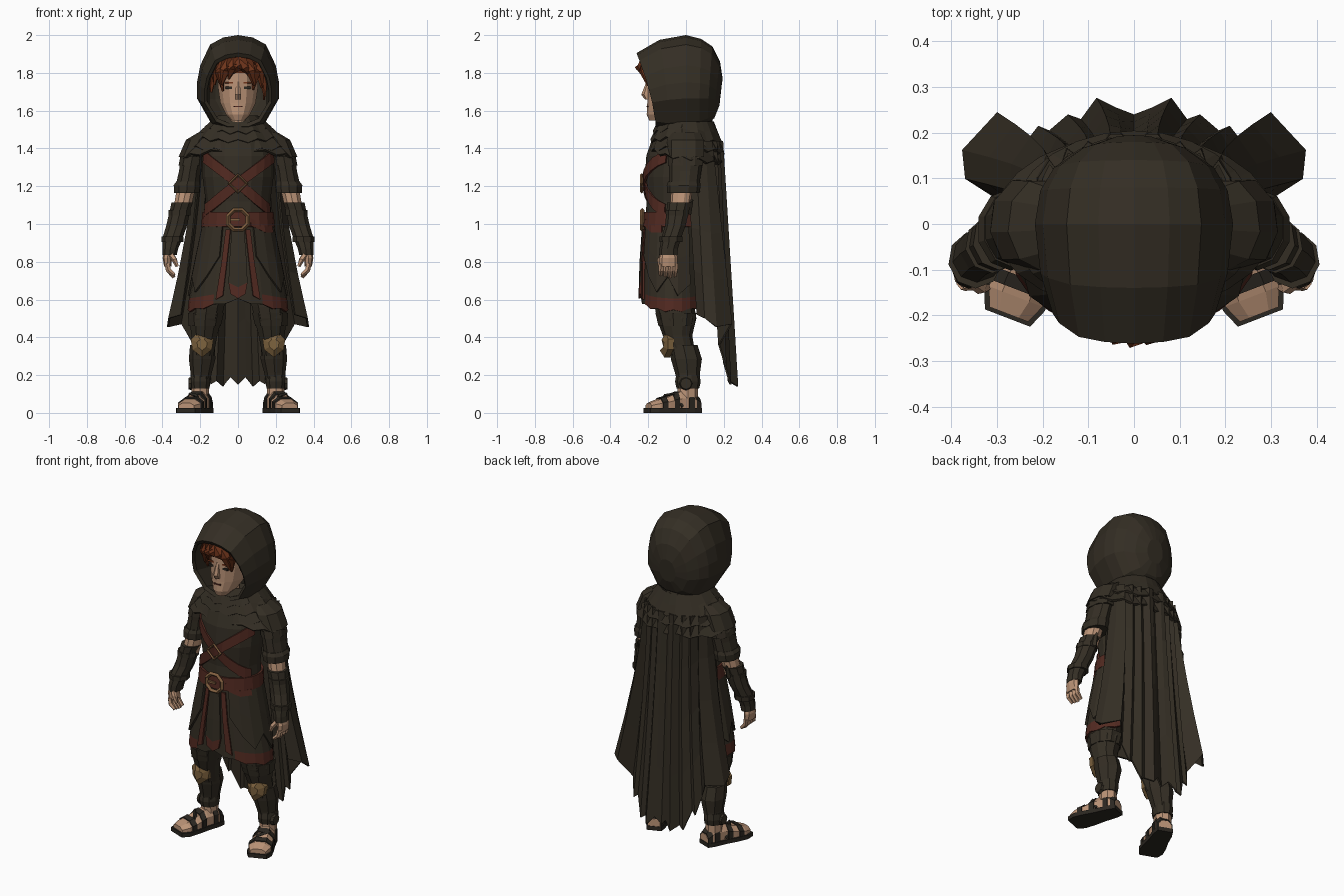
import bpy, bmesh, math, random
from mathutils import Vector, Matrix

if "Cube" in bpy.data.objects:
    bpy.data.objects.remove(bpy.data.objects["Cube"])

random.seed(4)
PI = math.pi


def material(name, rgb):
    m = bpy.data.materials.new(name)
    m.diffuse_color = (*rgb, 1)
    m.use_nodes = True
    m.node_tree.nodes["Principled BSDF"].inputs["Base Color"].default_value = m.diffuse_color
    return m


CLOTH = material("dark olive cloth", (0.034, 0.027, 0.0175))
LEATHER = material("red brown leather", (0.085, 0.023, 0.015))
SKIN = material("skin", (0.50, 0.295, 0.185))
HAIR = material("auburn hair", (0.16, 0.035, 0.011))
BRASS = material("dull brass", (0.20, 0.12, 0.047))
DARK = material("sole black", (0.024, 0.020, 0.015))
BUCKLE = material("buckle bronze", (0.22, 0.115, 0.05))


def finish(name, bm, mats, mirror=False, thick=0):
    bmesh.ops.recalc_face_normals(bm, faces=bm.faces)
    me = bpy.data.meshes.new(name)
    bm.to_mesh(me)
    bm.free()
    ob = bpy.data.objects.new(name, me)
    bpy.context.collection.objects.link(ob)
    for m in mats:
        me.materials.append(m)
    if thick:
        s = ob.modifiers.new("thickness", 'SOLIDIFY')
        s.thickness, s.offset = thick, 0
    if mirror:
        ob.modifiers.new("mirror", 'MIRROR').use_mirror_merge = False
    return ob


def loft(name, rings, mats, closed=True, caps=(True, True), rule=None, mat4=None, **kw):
    """Skin a list of equal-length point rows; rule(row, face) gives a colour."""
    bm = bmesh.new()
    rows = [[bm.verts.new(p) for p in r] for r in rings]
    n = len(rows[0])
    for k, (a, b) in enumerate(zip(rows, rows[1:])):
        for i in range(n if closed else n - 1):
            j = (i + 1) % n
            f = bm.faces.new((a[i], a[j], b[j], b[i]))
            if rule:
                f.material_index = rule(k, f)
    for cap, row in zip(caps, (rows[0], rows[-1])):
        if closed and cap:
            bm.faces.new(row)
    if mat4:
        bm.transform(mat4)
    return finish(name, bm, mats if isinstance(mats, list) else [mats], **kw)


def oval(x, y, z, rx, ry, n):
    return [(x + rx * math.sin(2 * PI * i / n), y - ry * math.cos(2 * PI * i / n), z) for i in range(n)]


def tube(name, rings, mat, n=10, **kw):
    return loft(name, [oval(*r, n) for r in rings], mat, **kw)


def limb(name, pts, radii, mat, n=5, **kw):
    """Tapered tube along a free path."""
    pts = [Vector(p) for p in pts]
    rings = []
    for i, (p, r) in enumerate(zip(pts, radii)):
        q = (pts[min(i + 1, len(pts) - 1)] - pts[max(i - 1, 0)]).to_track_quat('Z', 'Y')
        rings.append([p + q @ Vector((r * math.cos(2 * PI * k / n), r * math.sin(2 * PI * k / n), 0)) for k in range(n)])
    return loft(name, rings, mat, **kw)


def box(name, c, s, mat, mirror=False):
    bm = bmesh.new()
    bmesh.ops.create_cube(bm, size=1, matrix=Matrix.Translation(c) @ Matrix.Diagonal((*s, 1)))
    return finish(name, bm, [mat], mirror)


# Body surface: height, half width, front y, back y
BODY = [(0.5, .265, -.236, .10), (0.6, .255, -.232, .10), (0.8, .215, -.226, .09), (1.0, .172, -.212, .08),
        (1.12, .165, -.202, .08), (1.25, .182, -.212, .09), (1.36, .185, -.204, .10), (1.46, .16, -.17, .10),
        (1.55, .09, -.12, .08)]


def body(a, z, off=0.0):
    lo, hi = next(((p, q) for p, q in zip(BODY, BODY[1:]) if z <= q[0]), BODY[-2:])
    t = (z - lo[0]) / (hi[0] - lo[0])
    rx, yf, yb = (lo[k] + (hi[k] - lo[k]) * t for k in (1, 2, 3))
    return ((rx + off) * math.sin(a), (yf + yb) / 2 - ((yb - yf) / 2 + off) * math.cos(a), z)


def patch(name, rows, off, mat, closed=False, thick=0.012, **kw):
    """Cloth or leather lying on the body, rows of (angle, height)."""
    return loft(name, [[body(a, z, off) for a, z in r] for r in rows], mat, closed, (False, False), thick=thick, **kw)


def turn(n):
    return [2 * PI * i / n for i in range(n)]


# Tunic and skirt with leather hem
patch("tunic", [[(a, z) for a in turn(16)] for z in (.98, 1.12, 1.25, 1.36, 1.46, 1.55)], 0, CLOTH, True)
skirt_rows = [[(a, z - d * abs(math.sin(a)) - j * (i % 2)) for i, a in enumerate(turn(24))]
              for z, d, j in ((1.0, 0, 0), (.8, .02, 0), (.65, .045, 0), (.605, .06, .012))]
patch("skirt", skirt_rows, 0, [CLOTH, LEATHER], True,
      rule=lambda k, f: int(k == 2 and abs(f.calc_center_median().x) > .10))
# Coat flaps, front strips and centre tab
patch("coat_flap", [[(a, 1.0 - t * (d + .02)) for a, d in ((.45, .15), (.75, .26), (1.05, .34), (1.4, .26), (1.7, .36), (2.1, .3))]
                    for t in (0, .5, 1)], .012, CLOTH, mirror=True)
patch("front_strip", [[(.21, .97), (.35, .97)], [(.26, .8), (.39, .8)], [(.31, .62), (.46, .60)]],
      .010, LEATHER, mirror=True)
patch("centre_tab", [[(-.17, .97), (0, .97), (.17, .97)], [(-.2, .8), (0, .8), (.2, .8)],
                     [(-.2, .69), (0, .665), (.2, .69)], [(-.15, .63), (0, .605), (.15, .63)]],
      .014, [CLOTH, LEATHER], rule=lambda k, f: int(k == 2))
# Belt, crossed straps and buckles
patch("belt", [[(a, z) for a in turn(20)] for z in (.985, 1.062)], .012, LEATHER, True, .016)
patch("belt_tail", [[(.35, .99), (.35, 1.03)], [(.8, .955), (.8, .99)], [(1.2, .955), (1.2, .99)]], .016, LEATHER)
for side, off in ((1, .008), (-1, .015)):
    angs = [-1.25 + .25 * i for i in range(11)]
    patch("chest_strap", [[(a, 1.215 - side * .15 * math.sin(a) + w) for a in angs] for w in (-.033, .033)], off, LEATHER)
for name, z, y, R, r, n, spin in (("belt_buckle", 1.022, -.232, .056, .012, 8, PI / 8), ("strap_buckle", 1.215, -.235, .046, .008, 4, 0)):
    bpy.ops.mesh.primitive_torus_add(major_radius=R, minor_radius=r, major_segments=n, minor_segments=4,
                                     location=(0, y, z), rotation=(PI / 2, spin, 0))
    bpy.context.object.name = name
    bpy.context.object.data.materials.append(BUCKLE)
box("buckle_pin", (-.015, -.234, 1.022), (.05, .012, .012), BUCKLE)

# Neck, head and face
tube("neck", [(0, -.08, 1.44, .06, .06), (0, -.09, 1.6, .06, .07)], SKIN)
tube("head", [(0, -.16, 1.548, .035, .035), (0, -.12, 1.58, .066, .088), (0, -.08, 1.64, .096, .125),
              (0, -.06, 1.72, .108, .145), (0, -.06, 1.8, .11, .145), (0, -.06, 1.87, .085, .10)], SKIN, 14)
tube("nose", [(0, -.195, 1.755, .010, .014), (0, -.207, 1.685, .018, .030), (0, -.2, 1.66, .018, .018)], SKIN, 6)
box("eye", (.045, -.191, 1.722), (.04, .009, .012), DARK, True)
box("eyebrow", (.046, -.192, 1.748), (.05, .009, .010), HAIR, True)
box("mouth", (0, -.204, 1.622), (.045, .009, .007), LEATHER)
# Hair cap and curls
tube("hair_cap", [(0, -.06, 1.80, .118, .147), (0, -.07, 1.84, .125, .15), (0, -.06, 1.885, .08, .1)], HAIR, 12)
for i in range(13):
    a = -1.5 + .25 * i
    s, c = math.sin(a), math.cos(a)
    drop = .05 * s * s + random.uniform(-.015, .02)
    limb("curl", [(.08 * s, -.1 - .06 * c, 1.87), (.12 * s, -.07 - .16 * c, 1.86), (.14 * s, -.06 - .185 * c, 1.825 - drop / 2),
                  (.143 * math.sin(a + random.uniform(-.25, .25)), -.06 - .16 * c, 1.78 - drop * 1.9)],
         [.02, .034, .028, .006], HAIR)

# Hood: tilted rings from the inner lining over the rim to the back
HALF = [(0, 1), (.36, .95), (.68, .8), (.92, .36), (1, 0), (1, -.34), (.66, -.86), (.3, -1)]
SHAPE = HALF + [(-x, z) for x, z in reversed(HALF[1:])]


def hood_ring(yt, yb, rx, zt, zb):
    return [(rx * x, yb + (yt - yb) * ((z + 1) / 2) ** 1.5, (zt + zb) / 2 + (zt - zb) / 2 * z) for x, z in SHAPE]


loft("hood", [hood_ring(*r) for r in (
    (-.06, -.02, .15, 1.89, 1.5), (-.25, -.15, .163, 1.885, 1.535), (-.262, -.16, .178, 1.905, 1.515),
    (-.14, -.09, .205, 1.975, 1.5), (0, 0, .217, 2.0, 1.5), (.08, .07, .205, 1.98, 1.51), (.14, .115, .175, 1.94, 1.53),
    (.18, .15, .12, 1.86, 1.56), (.194, .178, .055, 1.77, 1.63))], CLOTH, caps=(False, True))

# Layered mantle round the shoulders, with a ragged hem
for k, (zt, rt, zb, rb, fr, bk) in enumerate(((1.42, .22, 1.355, .305, .185, .19), (1.50, .17, 1.415, .265, .185, .198),
                                              (1.54, .14, 1.465, .22, .182, .188), (1.57, .10, 1.51, .175, .17, .165))):
    rows = []
    for t in (0, .5, 1):
        row = []
        for i, a in enumerate(turn(26)):
            r = rt + (rb - rt) * t
            y = (fr if math.cos(a) > 0 else bk) * (.75 + .25 * t)
            z = zt + (zb - zt) * t + (.045 if k == 0 else -.02) * t * max(math.cos(a), 0) ** 2
            z += (.03 * (1 - t) if k == 0 else 0) - .018 * t * (i % 2) - .03 * t * max(-math.cos(a), 0)
            row.append((r * math.sin(a), -y * math.cos(a), z))
        rows.append(row)
    loft("mantle_layer", rows, CLOTH, caps=(False, False), thick=.014)

# Cape: one side's columns as top x, top y, hem x, hem y, hem height
COLS = [(0, .17, 0, .235, .15), (.03, .192, .04, .25, .19), (.05, .192, .08, .272, .14), (.075, .16, .115, .225, .17),
        (.10, .175, .145, .235, .15), (.125, .145, .185, .20, .27), (.145, .16, .21, .21, .25), (.165, .11, .235, .175, .36),
        (.185, .135, .30, .24, .47), (.205, .10, .372, .16, .455), (.215, .05, .365, .10, .50), (.20, .0, .30, .06, .52)]
cols = [(-c[0], c[1], -c[2], *c[3:]) for c in reversed(COLS[1:])] + COLS
loft("cape", [[(xt + (xh - xt) * t ** 1.5, yt + (yh - yt) * t, 1.44 + (zh - 1.44) * t) for xt, yt, xh, yh, zh in cols]
              for t in (0, .25, .5, .75, 1)], CLOTH, False, thick=.01)

# Arms
tube("sleeve", [(.15, 0, 1.47, .05, .07), (.205, 0, 1.43, .066, .088), (.24, 0, 1.36, .066, .092), (.255, -.005, 1.28, .06, .086),
                (.268, -.01, 1.2, .066, .08)], CLOTH, mirror=True)
tube("sleeve_cuff", [(.266, -.01, 1.225, .064, .084), (.27, -.012, 1.205, .074, .09), (.272, -.014, 1.165, .07, .086)],
     CLOTH, mirror=True)
tube("shoulder_plate", [(.16, 0, 1.485, .05, .08), (.205, 0, 1.445, .072, .1), (.24, 0, 1.355, .076, .102)], CLOTH, 9, mirror=True)
tube("lower_shoulder_plate", [(.235, 0, 1.39, .064, .09), (.25, 0, 1.31, .066, .096)], CLOTH, 9, mirror=True)
tube("elbow", [(.272, -.02, 1.2, .052, .058), (.30, -.035, 1.06, .048, .052)], SKIN, mirror=True)
tube("bracer", [(.295, -.035, 1.115, .058, .066), (.305, -.04, 1.08, .055, .062), (.325, -.055, .99, .056, .056),
                (.345, -.075, .93, .054, .054), (.358, -.09, .87, .042, .05), (.362, -.092, .835, .038, .05)], CLOTH, 9, mirror=True)
for z, x, y in ((1.06, .31, -.045), (.92, .347, -.078)):
    tube("bracer_band", [(x, y, z - .014, .060, .062), (x, y, z + .014, .060, .063)], CLOTH, 9, mirror=True)
limb("elbow_point", [(.30, .0, 1.06), (.30, .035, 1.13)], [.03, .005], CLOTH, 4, mirror=True)
# Hands
tube("palm", [(.365, -.092, .87, .026, .036), (.374, -.092, .82, .025, .048), (.372, -.092, .775, .019, .048)], SKIN, 8, mirror=True)
for i in range(4):
    y = -.055 - .025 * i
    limb("finger", [(.375, y, .79), (.368, y - .002, .755), (.338, y - .004, .718 + .006 * abs(i - 1))],
         [.0145, .0145, .010], SKIN, mirror=True)
limb("thumb", [(.36, -.12, .845), (.335, -.14, .81), (.322, -.14, .775)], [.016, .015, .009], SKIN, mirror=True)

# Legs
tube("trouser_leg", [(.11, -.06, .78, .1, .11), (.165, -.06, .56, .095, .105), (.172, -.05, .5, .09, .105),
                     (.178, -.045, .41, .072, .078), (.185, -.015, .3, .058, .066)], CLOTH, mirror=True)
tube("thigh_wrap", [(.17, -.05, .53, .097, .112), (.176, -.048, .46, .086, .098)], CLOTH, 9, mirror=True)
tube("greave", [(.188, -.015, .36, .066, .076), (.19, .002, .285, .07, .082), (.195, .008, .21, .056, .066),
                (.2, .012, .16, .05, .058)], CLOTH, 8, mirror=True)
tube("ankle_wrap", [(.2, .01, .2, .052, .062), (.2, .01, .165, .056, .068), (.2, .01, .13, .052, .06)], CLOTH, 10, mirror=True)
tube("ankle", [(.2, .01, .14, .046, .054), (.2, .01, .08, .048, .054)], SKIN, 8, mirror=True)
limb("ankle_disc", [(.245, .0, .155), (.262, .0, .155)], [.036, .03], CLOTH, 8, mirror=True)
# Knee guard: faceted plate
loft("knee_guard", [[(.19 + x * s, y + abs(x) * .35, .36 + z * s) for x, z in
                     ((0, -.066), (.052, -.025), (.06, .03), (.025, .062), (-.025, .062), (-.06, .03), (-.052, -.025))]
                    for s, y in ((1, -.085), (1, -.115), (.45, -.138))], BRASS, mirror=True)

# Feet in sandals, turned outward
FOOT = [(.072, .036, .07), (.03, .046, .115), (-.04, .05, .112), (-.11, .06, .085), (-.17, .063, .068), (-.212, .045, .052)]
OUT = Matrix.Translation((.198, 0, 0)) @ Matrix.Rotation(math.radians(21), 4, 'Z')


def foot_ring(y, w, h, g=0.0):
    w, h = w + g, h + g
    return [(-w, y, .015), (-w, y, .02 + (h - .02) * .6), (-w * .5, y, h), (w * .5, y, h), (w, y, .02 + (h - .02) * .6), (w, y, .015)]


def foot_at(y):
    a, b = next((p, q) for p, q in zip(FOOT, FOOT[1:]) if y >= q[0])
    t = (y - a[0]) / (b[0] - a[0])
    return [a[k] + (b[k] - a[k]) * t for k in (1, 2)]


loft("foot", [foot_ring(*f) for f in FOOT], SKIN, mat4=OUT, mirror=True)
for y0, y1 in ((-.155, -.125), (-.085, -.055), (.0, .03), (.045, .071)):
    loft("sandal_strap", [foot_ring(y, *foot_at(y), .006) for y in (y0, y1)], DARK, mat4=OUT, mirror=True)
sole = [(w + .008, y) for y, w, h in FOOT] + [(-w - .008, y) for y, w, h in reversed(FOOT)]
loft("sole", [[(x, y * 1.04, z) for x, y in sole] for z in (0, .025)], DARK, mat4=OUT, mirror=True)
limb("instep_strap", [(.05, -.04, .03), (.03, -.075, .1), (-.02, -.11, .09), (-.055, -.14, .04)], [.011] * 4, DARK, 4,
     mat4=OUT, mirror=True)
